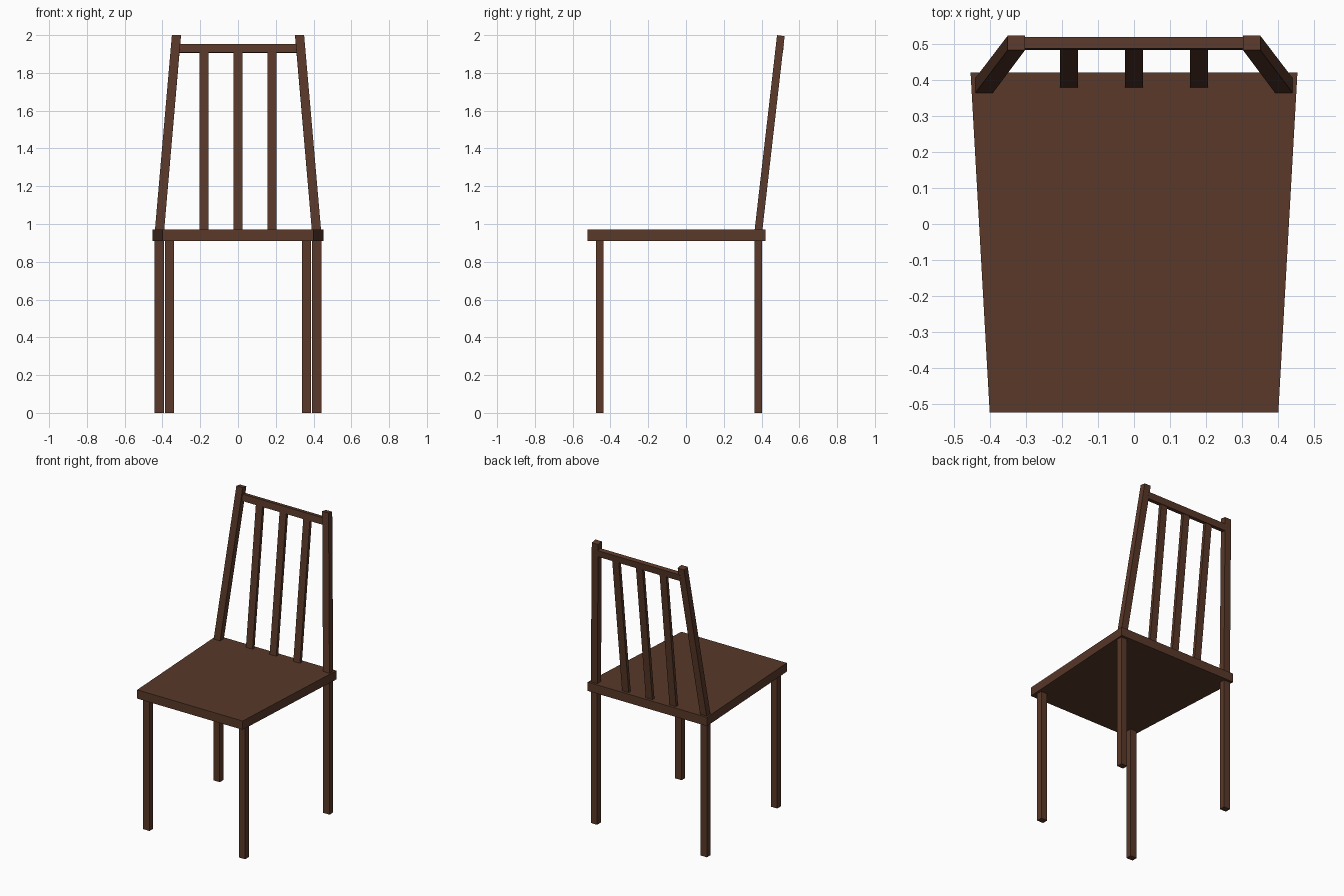
import bpy, bmesh

if "Cube" in bpy.data.objects:
    bpy.data.objects.remove(bpy.data.objects["Cube"])

wood = bpy.data.materials.new("dark_wood")
wood.diffuse_color = (0.1, 0.04, 0.022, 1)
wood.use_nodes = True
wood.node_tree.nodes["Principled BSDF"].inputs["Base Color"].default_value = wood.diffuse_color


def loft(name, bottom, top):
    """Solid between two quads, each given as four (x, y, z) corners."""
    bm = bmesh.new()
    b = [bm.verts.new(p) for p in bottom]
    t = [bm.verts.new(p) for p in top]
    bm.faces.new(b[::-1])
    bm.faces.new(t)
    for i in range(4):
        j = (i + 1) % 4
        bm.faces.new((b[i], b[j], t[j], t[i]))
    bmesh.ops.recalc_face_normals(bm, faces=bm.faces)
    mesh = bpy.data.meshes.new(name)
    bm.to_mesh(mesh)
    bm.free()
    obj = bpy.data.objects.new(name, mesh)
    bpy.context.collection.objects.link(obj)
    mesh.materials.append(wood)
    return obj


def rect(x0, x1, y0, y1, z0, z1=None):
    """Quad with height z0 at its front edge and z1 at its back edge."""
    z1 = z0 if z1 is None else z1
    return [(x0, y0, z0), (x1, y0, z0), (x1, y1, z1), (x0, y1, z1)]


def mirror(obj):
    obj.modifiers.new("mirror_x", 'MIRROR')


def lean(z):
    """Backward shift of the backrest at height z."""
    return (z - 0.97) * 0.116


# Seat, wider at the back
def seat_outline(z):
    return [(-0.4, -0.522, z), (0.4, -0.522, z), (0.453, 0.42, z), (-0.453, 0.42, z)]


loft("seat", seat_outline(0.91), seat_outline(0.97))

# Legs
for name, x, y in (("front_leg", 0.363, -0.456), ("back_leg", 0.417, 0.383)):
    box = (x - 0.024, x + 0.024, y - 0.02, y + 0.02)
    mirror(loft(name, rect(*box, 0), rect(*box, 0.912)))

# Back posts, leaning back and inwards
mirror(loft("back_post", rect(0.391, 0.44, 0.363, 0.404, 0.965),
            rect(0.302, 0.35, 0.482, 0.522, 2.0, 1.994)))

# Top rail between the posts
z0, z1 = 1.908, 1.953
loft("top_rail",
     rect(-0.318, 0.318, 0.373 + lean(z0), 0.404 + lean(z0), z0, z0 - 0.004),
     rect(-0.314, 0.314, 0.373 + lean(z1), 0.404 + lean(z1), z1, z1 - 0.004))

# Slats
for i, x in enumerate((-0.18, 0, 0.18)):
    loft(f"slat_{i + 1}",
         rect(x - 0.025, x + 0.025, 0.378, 0.4, 0.965),
         rect(x - 0.025, x + 0.025, 0.378 + lean(z0), 0.4 + lean(z0), z0 + 0.005))
